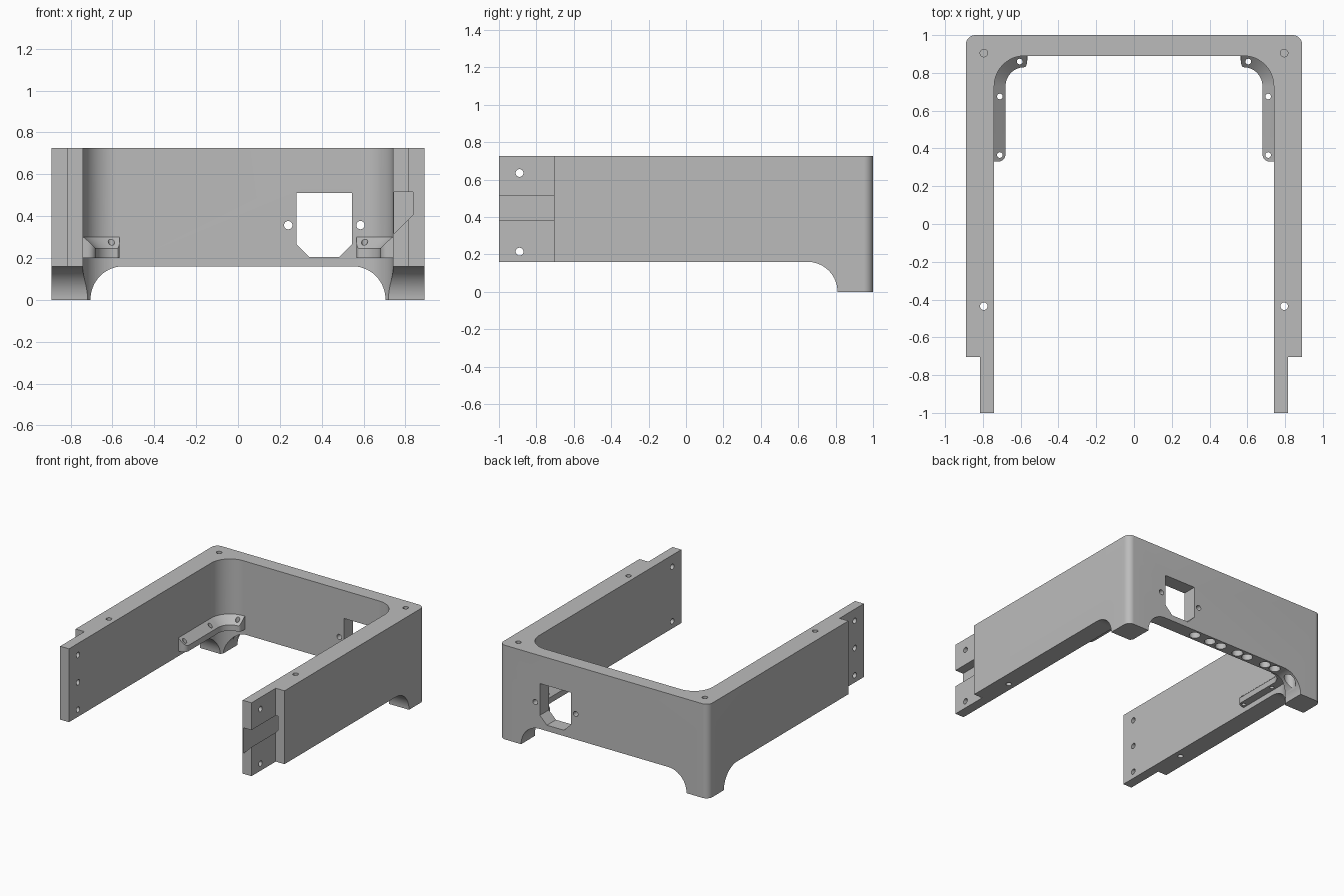
import bpy, bmesh
from math import sin, cos, pi, sqrt
from mathutils import Vector

if "Cube" in bpy.data.objects:
    bpy.data.objects.remove(bpy.data.objects["Cube"])

grey = bpy.data.materials.new("plain_grey")
grey.use_nodes = True
grey.diffuse_color = (0.5, 0.5, 0.5, 1)
grey.node_tree.nodes["Principled BSDF"].inputs["Base Color"].default_value = (0.5, 0.5, 0.5, 1)

WALL, TOP, BASE = 0.74, 0.725, 0.16   # inner half width, top height, underside height
BACK, ROUND = 0.89, 0.16              # inner back face, inner corner radius
STEP = -0.705                         # where the thin front tongues begin


def make_object(name, bm):
    bmesh.ops.recalc_face_normals(bm, faces=bm.faces)
    mesh = bpy.data.meshes.new(name)
    bm.to_mesh(mesh)
    bm.free()
    mesh.materials.append(grey)
    obj = bpy.data.objects.new(name, mesh)
    bpy.context.scene.collection.objects.link(obj)
    return obj


def prism(name, points, axis, start, end):
    """Extrude a 2D outline along x, y or z."""
    place = {"x": lambda a, b, c: (c, a, b),
             "y": lambda a, b, c: (a, c, b),
             "z": lambda a, b, c: (a, b, c)}[axis]
    bm = bmesh.new()
    face = bm.faces.new([bm.verts.new(place(a, b, start)) for a, b in points])
    moved = bmesh.ops.extrude_face_region(bm, geom=[face])["geom"]
    shift = Vector(place(0, 0, end - start))
    bmesh.ops.translate(bm, vec=shift, verts=[v for v in moved if isinstance(v, bmesh.types.BMVert)])
    return make_object(name, bm)


def arc(cx, cy, r, a0, a1, n=12):
    angles = [(a0 + (a1 - a0) * i / n) * pi / 180 for i in range(n + 1)]
    return [(cx + r * cos(a), cy + r * sin(a)) for a in angles]


def cut(obj, cutter):
    mod = obj.modifiers.new("cut", "BOOLEAN")
    mod.operation = "DIFFERENCE"
    mod.solver = "EXACT"
    mod.object = cutter
    cutter.hide_render = True
    result = bpy.data.meshes.new_from_object(obj.evaluated_get(bpy.context.evaluated_depsgraph_get()))
    obj.modifiers.clear()
    obj.data = result
    bpy.data.objects.remove(cutter)


def drill(obj, axis, a, b, r, start, end):
    circle = arc(a, b, r, 0, 360, 24)[:-1]
    cut(obj, prism("drill", circle, axis, start, end))


def mirrored(points):
    return points + [(-x, y) for x, y in reversed(points)]


# U-shaped frame with stepped front tongues
outline = [(WALL, -1), (0.815, -1), (0.815, STEP), (0.89, STEP)]
outline += arc(0.84, 0.95, 0.05, 0, 90)
inner = arc(WALL - ROUND, BACK - ROUND, ROUND, 90, 0, 20)
frame = prism("frame", mirrored(outline) + [(-x, y) for x, y in reversed(inner)] + inner, "z", 0, TOP)

# Arches below the arms and the back wall leave the two feet
side_arch = [(-2, -1), (-2, BASE)] + arc(0.65, 0, BASE, 90, 0, 20) + [(0.81, -1)]
cut(frame, prism("side_arch", side_arch, "x", -2, 2))
back_arch = [(0.705, -1)] + arc(0.55, 0, 0.155, 0, 90, 20)
back_arch = [(x, z * BASE / 0.155 if z > 0 else z) for x, z in back_arch]
cut(frame, prism("back_arch", mirrored(back_arch), "y", 0.7, 1.2))

# Socket window and its screw holes
window = [(0.28, 0.51), (0.545, 0.51), (0.545, 0.265), (0.485, 0.205), (0.34, 0.205), (0.28, 0.265)]
cut(frame, prism("window", window, "y", 0.8, 1.2))
for x in (0.24, 0.585):
    drill(frame, "y", x, 0.357, 0.02, 0.7, 1.2)

# Cable channel in the left arm
channel = [(0.745, 0.515), (0.835, 0.515), (0.835, 0.405), (0.745, 0.315)]
cut(frame, prism("channel", channel, "y", -1.2, -0.5))

# Screw holes in the arms, feet and tongues
for side in (-1, 1):
    drill(frame, "z", side * 0.795, -0.435, 0.02, 0, 1)
    drill(frame, "z", side * 0.795, 0.905, 0.02, 0.45, 1)
    for z in (0.215, 0.425, 0.635):
        if side < 0 or z != 0.425:
            drill(frame, "x", -0.89, z, 0.021, side * 0.6, side * 0.95)

# Row of magnet pockets under the back wall
for x in (0.23, 0.09, -0.01, -0.165, -0.255, -0.42, -0.51, -0.65):
    drill(frame, "z", x, 0.945, 0.04, 0, 0.28)


# Sloped support ledges following the inner corners
def ledge(name, side):
    lo, cx, cy = 0.33, WALL - ROUND, BACK - ROUND
    stations = []
    bevel = [(0.04 * (1 - cos(t * pi / 12)), 0.02 + 0.04 * sin(t * pi / 12)) for t in range(7)]
    for d, w in bevel:
        stations.append(((WALL, lo + d), (-1, 0), w))
    for t in range(17):
        a = t * pi / 32
        wall = (cx + ROUND * cos(a), cy + ROUND * sin(a))
        stations.append((wall, (-cos(a), -sin(a)), 0.06))
    end = cx - 0.015
    for d, w in reversed(bevel):
        stations.append(((end + d * 0.35, BACK), (0, -1), w))
    stations.sort(key=lambda s: s[0][1] - s[0][0])
    bm = bmesh.new()
    rings = []
    for (x, y), (nx, ny), w in stations:
        corners = [(-0.004, 0.2), (w, 0.2), (w, 0.305 - w), (-0.004, 0.305)]
        rings.append([bm.verts.new((side * (x + nx * d), y + ny * d, z)) for d, z in corners])
    for r0, r1 in zip(rings, rings[1:]):
        for i in range(4):
            j = (i + 1) % 4
            bm.faces.new((r0[i], r0[j], r1[j], r1[i]))
    bm.faces.new(rings[0])
    bm.faces.new(rings[-1])
    obj = make_object(name, bm)
    for x, y in ((0.605, 0.86), (0.71, 0.675), (0.71, 0.365)):
        drill(obj, "z", side * x, y, 0.015, 0.1, 0.4)
    return obj


parts = [frame, ledge("left_ledge", 1), ledge("right_ledge", -1)]

bpy.ops.object.select_all(action="DESELECT")
for part in parts:
    part.select_set(True)
bpy.context.view_layer.objects.active = frame
bpy.ops.object.shade_smooth_by_angle(angle=pi / 6)
